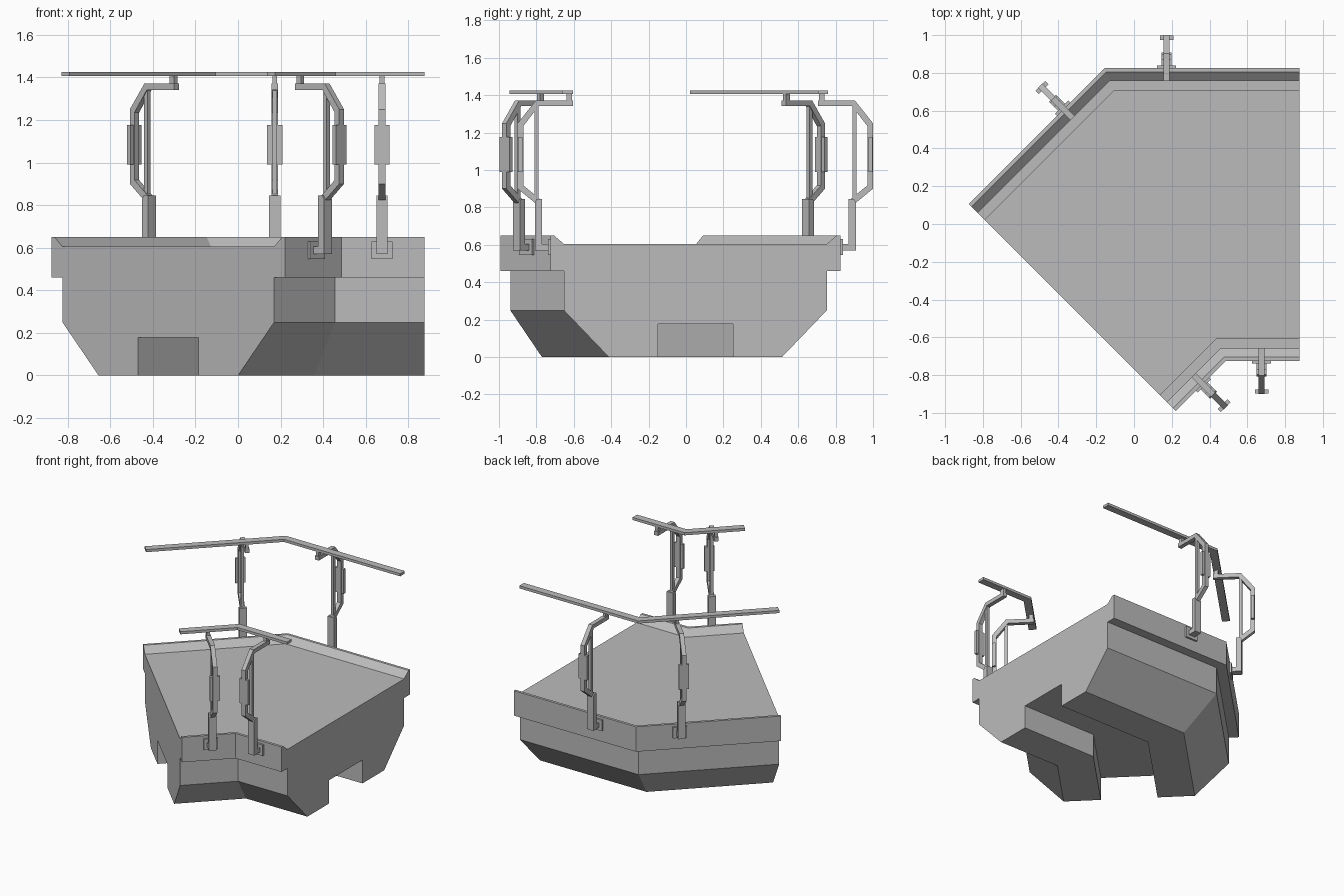
import bpy, bmesh, math
from mathutils import Matrix, Vector

cube = bpy.data.objects.get("Cube")
if cube:
    bpy.data.objects.remove(cube, do_unlink=True)

mat = bpy.data.materials.new("plain grey")
mat.use_nodes = True
GREY = (0.5, 0.5, 0.5, 1)
mat.diffuse_color = GREY
mat.node_tree.nodes["Principled BSDF"].inputs["Base Color"].default_value = GREY

# Centre line of the bent deck: straight end, corner, diagonal end
MID_Y, CORNER_X, END_X = 0.05, 0.165, 0.875
DIAG_RUN = 0.4925
S = math.sqrt(0.5)
MITRE = math.tan(math.radians(22.5))
HALF = 0.775


def loft(name, rings, matrix=None):
    """Join matching rings of points into a closed solid."""
    bm = bmesh.new()
    loops = [[bm.verts.new(p) for p in ring] for ring in rings]
    n = len(loops[0])
    for a, b in zip(loops, loops[1:]):
        for i in range(n):
            j = (i + 1) % n
            bm.faces.new((a[i], a[j], b[j], b[i]))
    bm.faces.new(loops[0])
    bm.faces.new(loops[-1])
    bmesh.ops.recalc_face_normals(bm, faces=bm.faces)
    mesh = bpy.data.meshes.new(name)
    bm.to_mesh(mesh)
    bm.free()
    mesh.materials.append(mat)
    obj = bpy.data.objects.new(name, mesh)
    bpy.context.collection.objects.link(obj)
    if matrix:
        obj.matrix_world = matrix
    return obj


def sweep(name, profile):
    """Carry an (offset, height) profile round the bend."""
    return loft(name, [
        [(END_X, MID_Y + o, z) for o, z in profile],
        [(CORNER_X - o * MITRE, MID_Y + o, z) for o, z in profile],
        [(CORNER_X - DIAG_RUN - o * S, MID_Y - DIAG_RUN + o * S, z) for o, z in profile],
    ])


def slab(name, profile, width, matrix):
    """Extrude an (outward, height) profile sideways, centred."""
    return loft(name, [[(x, d, z) for d, z in profile] for x in (-width / 2, width / 2)], matrix)


def rect(d0, d1, z0, z1):
    return [(d0, z0), (d1, z0), (d1, z1), (d0, z1)]


# Deck block with raised lips, tapered underside and bottom channel
half = [(0.2, 0.178), (0.2, 0), (0.463, 0), (0.703, 0.25), (0.703, 0.46),
        (HALF, 0.46), (HALF, 0.65), (0.755, 0.65), (0.703, 0.605)]
sweep("deck_body", half + [(-o, z) for o, z in reversed(half)])

# Flat top rails
sweep("outer_rail", rect(0.655, 0.71, 1.406, 1.426))
sweep("inner_rail", rect(-0.71, -0.655, 1.406, 1.426))

# Post parts as (outward, height) profiles with a width
PARTS = {
    "base_plate": (rect(0, 0.014, 0.547, 0.63), 0.1),
    "column": ([(0, 0.57), (0.083, 0.57), (0.083, 0.83), (0.073, 0.845),
                (0.045, 0.845), (0.045, 0.605), (0, 0.605)], 0.053),
    "strut": (rect(0.064, 0.086, 0.83, 1.345), 0.022),
    "bent_arm": ([(-0.12, 1.372), (0.078, 1.372), (0.175, 1.25), (0.175, 0.9),
                  (0.083, 0.825), (0.05, 0.84), (0.145, 0.918), (0.145, 1.235),
                  (0.062, 1.342), (-0.12, 1.342)], 0.032),
    "lamp_panel": (rect(0.15, 0.173, 0.99, 1.177), 0.072),
    "rail_support": (rect(-0.115, -0.085, 1.36, 1.41), 0.022),
}


def post(name, foot, angle):
    frame = Matrix.Translation(Vector((foot[0], foot[1], 0))) @ Matrix.Rotation(math.radians(angle), 4, 'Z')
    for part, (profile, width) in PARTS.items():
        slab(name + "_" + part, profile, width, frame)


# Two posts on each edge, one per straight run, facing outward
for side, sign, straight_x, diag_x in (("outer", 1, 0.173, -0.373), ("inner", -1, 0.676, 0.363)):
    edge_y = MID_Y + sign * HALF
    corner = CORNER_X - sign * HALF * MITRE
    turn = 0 if sign > 0 else 180
    post(side + "_straight_post", (straight_x, edge_y), turn)
    post(side + "_diagonal_post", (diag_x, edge_y + diag_x - corner), turn + 45)
